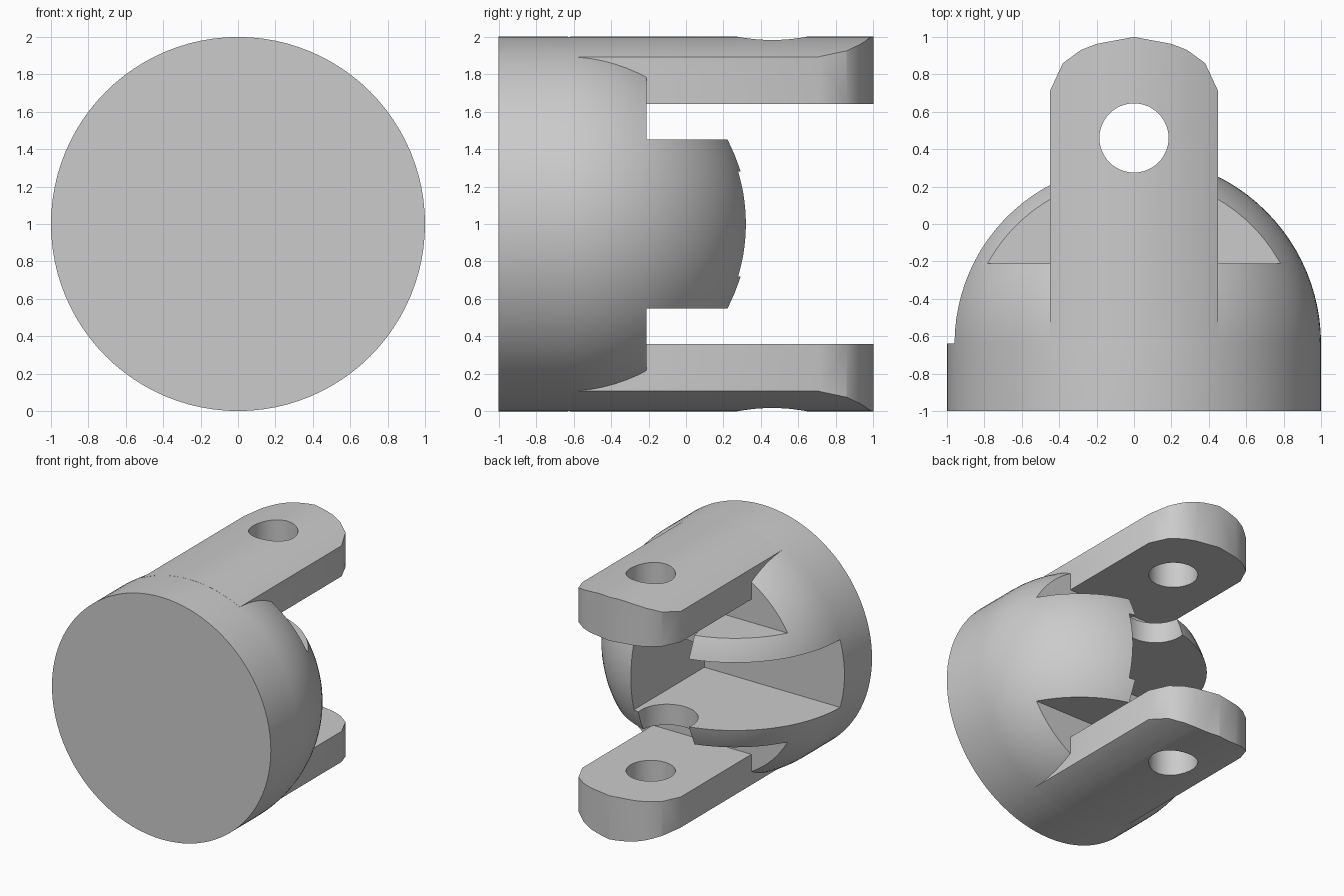
import bpy, bmesh
from math import sin, cos, pi, radians

if "Cube" in bpy.data.objects:
    bpy.data.objects.remove(bpy.data.objects["Cube"])

AXIS_Z = 1.0      # height of the turning axis (along y)
DOME_Y = -0.64    # where the cylinder turns into the dome
SEG = 96


def make(name, bm):
    bmesh.ops.recalc_face_normals(bm, faces=bm.faces)
    me = bpy.data.meshes.new(name)
    bm.to_mesh(me)
    bm.free()
    ob = bpy.data.objects.new(name, me)
    bpy.context.collection.objects.link(ob)
    return ob


def lathe(name, profile):
    """Turn (radius, y) points about the y axis; first and last points sit on the axis."""
    bm = bmesh.new()
    rings = []
    for r, y in profile:
        if r < 1e-6:
            rings.append([bm.verts.new((0, y, AXIS_Z))])
        else:
            rings.append([bm.verts.new((r * sin(2 * pi * i / SEG), y, AXIS_Z + r * cos(2 * pi * i / SEG)))
                          for i in range(SEG)])
    for a, b in zip(rings, rings[1:]):
        for i in range(SEG):
            j = (i + 1) % SEG
            quad = [a[i % len(a)], a[j % len(a)], b[j % len(b)], b[i % len(b)]]
            bm.faces.new(list(dict.fromkeys(quad)))
    return make(name, bm)


def prism(name, outline, z0, z1):
    bm = bmesh.new()
    f = bm.faces.new([bm.verts.new((x, y, z0)) for x, y in outline])
    up = bmesh.ops.extrude_face_region(bm, geom=[f])["geom"]
    bmesh.ops.translate(bm, verts=[v for v in up if isinstance(v, bmesh.types.BMVert)], vec=(0, 0, z1 - z0))
    return make(name, bm)


def box(name, x0, x1, y0, y1, z0, z1):
    return prism(name, [(x0, y0), (x1, y0), (x1, y1), (x0, y1)], z0, z1)


def rod(name, y, r, z0, z1, n=48):
    return prism(name, [(r * cos(2 * pi * i / n), y + r * sin(2 * pi * i / n)) for i in range(n)], z0, z1)


def combine(ob, other, op):
    m = ob.modifiers.new(op, 'BOOLEAN')
    m.operation, m.solver, m.object = op, 'EXACT', other
    bpy.context.view_layer.objects.active = ob
    bpy.ops.object.modifier_apply(modifier=m.name)
    bpy.data.objects.remove(other)


# Body: short cylinder closed by a half-sphere dome
dome = [(cos(pi / 2 * i / 24), DOME_Y + sin(pi / 2 * i / 24)) for i in range(24)]
body = lathe("yoke_body", [(0, -1), (1, -1)] + dome + [(0, DOME_Y + 1)])

# Steps cut above and below the middle of the dome
for z0, z1 in ((1.45, 2.5), (-0.5, 0.55)):
    combine(body, box("step_cutter", -1.5, 1.5, -0.21, 1.5, z0, z1), 'DIFFERENCE')

# Side pocket, open to the left and back, and the pin clearance at the tip
combine(body, box("pocket_cutter", -1.5, 0.28, DOME_Y, 1.5, 0.72, 1.28), 'DIFFERENCE')
combine(body, rod("clearance_cutter", 0.25, 0.235, 0.3, 1.7), 'DIFFERENCE')

# Arms: rounded straps with the outer face following the cylinder
half = [(0.45, -0.62), (0.45, 0.71), (0.38, 0.86), (0.285, 0.93), (0.2, 0.963)]
outline = half + [(0, 1)] + [(-x, y) for x, y in reversed(half)]
for z0, z1 in ((1.64, 2.2), (-0.2, 0.36)):
    arm = prism("arm", outline, z0, z1)
    combine(arm, lathe("round_stock", [(0, -1.2), (1, -1.2), (1, 1.2), (0, 1.2)]), 'INTERSECT')
    combine(arm, rod("pin_hole", 0.46, 0.185, z0 - 0.2, z1 + 0.2), 'DIFFERENCE')
    combine(body, arm, 'UNION')

# Smooth curved faces, crisp edges
bpy.ops.object.select_all(action='DESELECT')
body.select_set(True)
bpy.context.view_layer.objects.active = body
bpy.ops.object.shade_smooth_by_angle(angle=radians(35))
